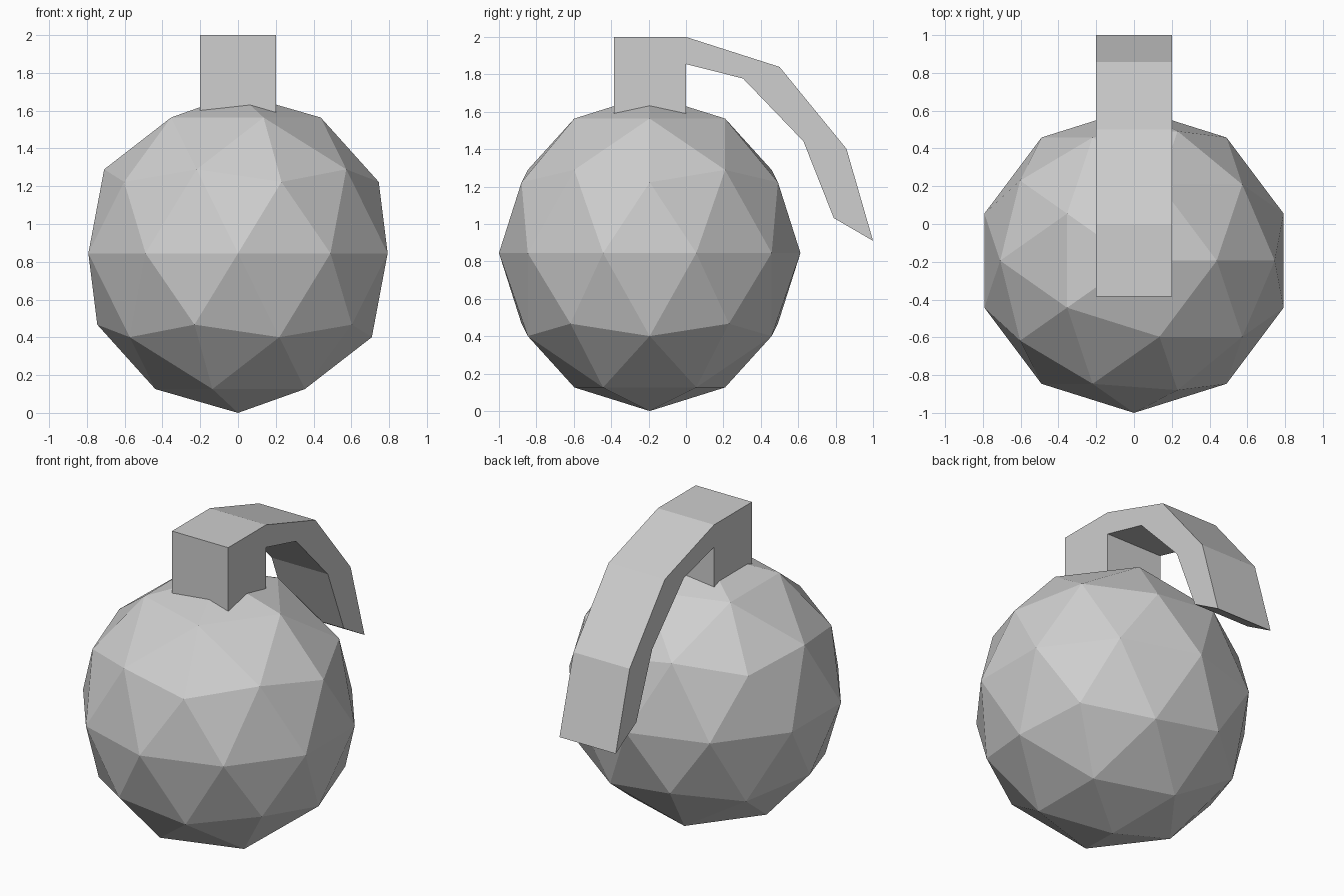
import bpy
import bmesh
from mathutils import Matrix

cube = bpy.data.objects.get("Cube")
if cube:
    bpy.data.objects.remove(cube, do_unlink=True)

# Single grey finish
grey = bpy.data.materials.new("light_grey")
grey.use_nodes = True
color = (0.62, 0.62, 0.62, 1)
grey.diffuse_color = color
grey.node_tree.nodes["Principled BSDF"].inputs["Base Color"].default_value = color


def finish(name, bm):
    bmesh.ops.recalc_face_normals(bm, faces=bm.faces)
    mesh = bpy.data.meshes.new(name)
    bm.to_mesh(mesh)
    bm.free()
    mesh.materials.append(grey)
    obj = bpy.data.objects.new(name, mesh)
    bpy.context.collection.objects.link(obj)
    return obj


# Faceted body, slightly taller than wide
CENTRE_Y = -0.194
bm = bmesh.new()
bmesh.ops.create_icosphere(bm, subdivisions=2, radius=1)
bmesh.ops.transform(bm, verts=bm.verts, matrix=Matrix.Translation((0, CENTRE_Y, 0.845))
                    @ Matrix.Diagonal((0.833, 0.806, 0.845, 1)))
finish("body", bm)

# Square neck block and bent safety lever, one side profile (y, z) extruded across x
HALF_WIDTH = 0.2
profile = [(-0.385, 1.5), (0, 1.5), (0, 1.855), (0.305, 1.778), (0.628, 1.442),
           (0.79, 1.032), (1, 0.91), (0.858, 1.402), (0.5, 1.84), (0, 2), (-0.385, 2)]
bm = bmesh.new()
side = bm.faces.new([bm.verts.new((-HALF_WIDTH, y, z)) for y, z in profile])
extruded = bmesh.ops.extrude_face_region(bm, geom=[side], use_keep_orig=True)
new_verts = [v for v in extruded["geom"] if isinstance(v, bmesh.types.BMVert)]
bmesh.ops.translate(bm, verts=new_verts, vec=(2 * HALF_WIDTH, 0, 0))
finish("neck_and_lever", bm)
